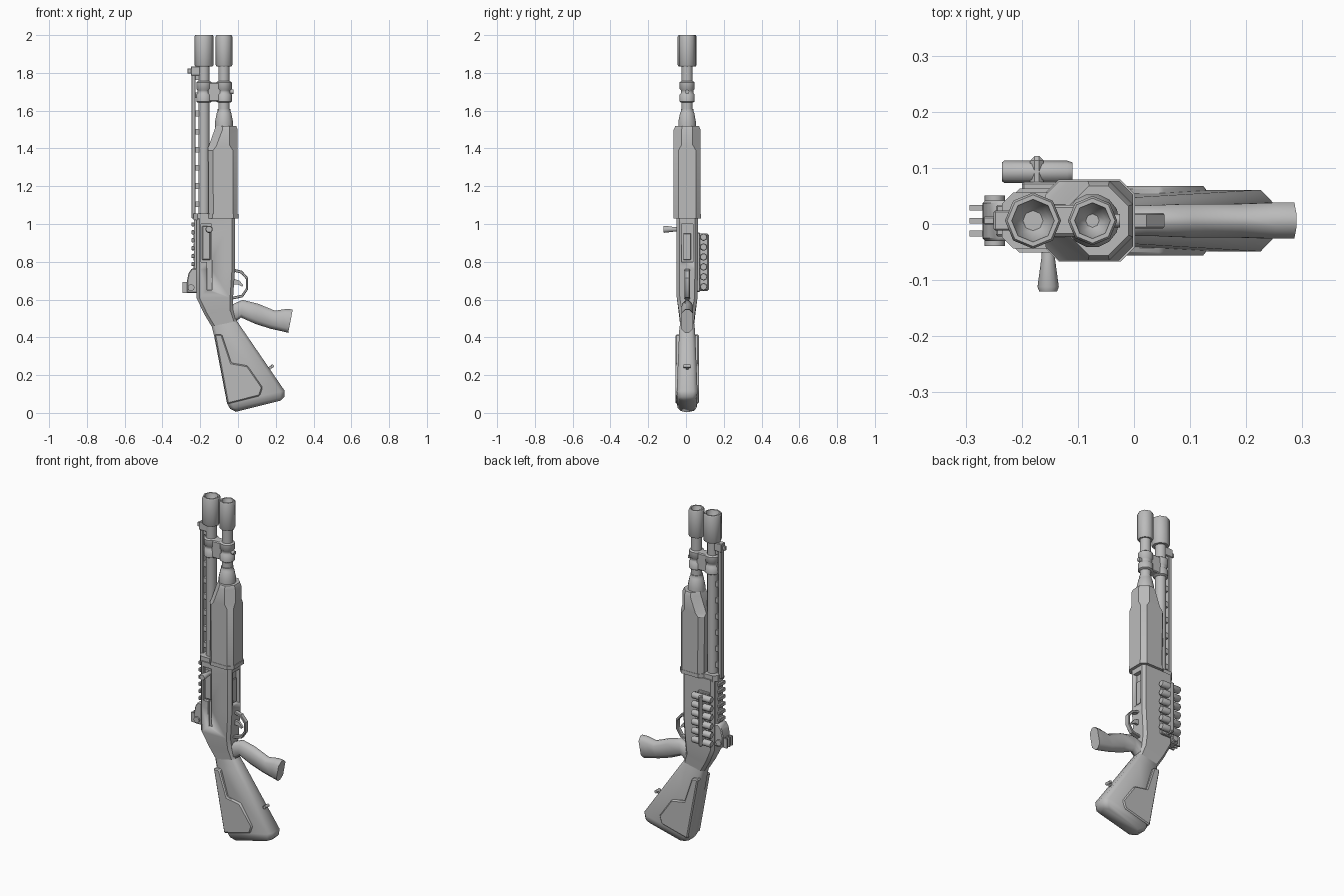
import bpy, bmesh, math
from mathutils import Vector

cube = bpy.data.objects.get("Cube")
if cube:
    bpy.data.objects.remove(cube, do_unlink=True)

grey = bpy.data.materials.new("gunmetal_grey")
grey.use_nodes = True
colour = (0.5, 0.5, 0.5, 1)
grey.diffuse_color = colour
grey.node_tree.nodes["Principled BSDF"].inputs["Base Color"].default_value = colour

C = 0.006  # middle plane in y


def loft(name, rings, angle=35, bevel=0):
    """Skin a list of rings, cap both ends, keep edges above the angle sharp."""
    bm = bmesh.new()
    rows = [[bm.verts.new(p) for p in ring] for ring in rings]
    n = len(rows[0])
    for a, b in zip(rows, rows[1:]):
        for i in range(n):
            j = (i + 1) % n
            bm.faces.new((a[i], a[j], b[j], b[i]))
    bm.faces.new(rows[0][::-1])
    bm.faces.new(rows[-1])
    bmesh.ops.recalc_face_normals(bm, faces=bm.faces)
    if bevel:
        bmesh.ops.bevel(bm, geom=bm.edges[:], offset=bevel, segments=1, affect='EDGES')
    for f in bm.faces:
        f.smooth = True
    for e in bm.edges:
        e.smooth = e.calc_face_angle(0) < math.radians(angle)
    mesh = bpy.data.meshes.new(name)
    bm.to_mesh(mesh)
    bm.free()
    mesh.materials.append(grey)
    obj = bpy.data.objects.new(name, mesh)
    bpy.context.collection.objects.link(obj)
    return obj


def section(a, b, hw, ch):
    """Chamfered rectangle from a to b in the xz plane, hw to each side in y."""
    a, b = Vector(a), Vector(b)
    length = (b - a).length
    u = (b - a) / length
    flat = [(ch, -hw), (length - ch, -hw), (length, ch - hw), (length, hw - ch),
            (length - ch, hw), (ch, hw), (0, hw - ch), (0, ch - hw)]
    return [(a.x + u.x * s, C + y, a.y + u.y * s) for s, y in flat]


def lathe(name, centre, profile, axis="z", n=14, angle=50):
    """Turn (radius, distance) pairs around an axis through centre."""
    rings = []
    for r, d in profile:
        ring = []
        for i in range(n):
            t = 2 * math.pi * i / n
            p, q = r * math.cos(t), r * math.sin(t)
            local = {"x": (d, p, q), "y": (p, d, q), "z": (p, q, d)}[axis]
            ring.append(Vector(centre) + Vector(local))
        rings.append(ring)
    return loft(name, rings, angle)


def prism(name, outline, y0, y1, bevel=0):
    return loft(name, [[(x, y, z) for x, z in outline] for y in (y0, y1)], bevel=bevel)


def box(name, x0, x1, y0, y1, z0, z1, bevel=0):
    return prism(name, [(x0, z0), (x1, z0), (x1, z1), (x0, z1)], y0, y1, bevel)


def cut(obj, cutters):
    for c in cutters:
        m = obj.modifiers.new("cut", 'BOOLEAN')
        m.object = c
        m.solver = 'EXACT'
    dg = bpy.context.evaluated_depsgraph_get()
    obj_mesh = bpy.data.meshes.new_from_object(obj.evaluated_get(dg))
    obj.modifiers.clear()
    obj.data = obj_mesh
    for c in cutters:
        bpy.data.objects.remove(c, do_unlink=True)


# Receiver with ejection port, charging slot and loading port
receiver = loft("receiver", [
    section((-.22, 1.03), (-.016, 1.03), .057, .016),
    section((-.22, .76), (-.016, .76), .057, .016),
    section((-.22, .61), (-.026, .61), .055, .016),
    section((-.18, .525), (-.026, .545), .044, .016),
    section((-.138, .455), (-.005, .485), .036, .016)])
cut(receiver, [box("port_cutter", -.195, -.14, -.1, -.032, .80, 1.0),
               box("slot_cutter", -.163, -.138, -.1, -.036, .65, .81),
               box("loading_cutter", -.04, .05, C - .03, C + .03, .80, 1.0)])
box("bolt", -.19, -.146, -.045, -.02, .81, .99, .004)
box("shell_lifter", -.036, -.026, C - .02, C + .02, .81, .95, .002)
lathe("bolt_handle", (-.153, 0, .972),
      [(.011, -.03), (.012, -.06), (.019, -.112), (.016, -.12)], "y")

# Stock, swelling from the wrist to a rounded butt
loft("stock", [
    section((-.14, .46), (-.006, .487), .036, .016),
    section((-.127, .41), (.026, .44), .042, .018),
    section((-.058, .05), (.247, .117), .055, .022),
    section((-.042, .022), (.245, .085), .05, .022),
    section((-.012, .006), (.228, .066), .036, .02)], 48)
prism("stock_cheek_panels", [(-.124, .415), (-.085, .415), (-.035, .265), (.05, .25),
                             (.13, .135), (.115, .09), (-.055, .047)], C - .062, C + .062, .006)
prism("sling_stud", [(.15, .235), (.16, .222), (.19, .244), (.18, .256)], C - .007, C + .007)
lathe("sling_stud_pin", (.182, C, .247), [(.009, -.018), (.009, .018)], "y", 8)

# Pistol grip
loft("pistol_grip", [
    section((-.04, .57), (-.03, .47), .028, .015),
    section((.024, .598), (.016, .505), .027, .02),
    section((.106, .578), (.09, .472), .03, .022),
    section((.196, .541), (.17, .446), .03, .022),
    section((.254, .55), (.233, .432), .032, .022),
    section((.29, .548), (.266, .424), .032, .022)], 60)

# Trigger and its guard
middle = Vector((-.005, .68))
guard = [(-.03, .765), (.022, .752), (.054, .715), (.054, .655), (.025, .612), (-.03, .60)]
loft("trigger_guard", [section(p, middle + (Vector(p) - middle) * .8, .014, .003)
                       for p in guard])
prism("trigger", [(-.025, .71), (.008, .70), (.028, .675), (.022, .668), (.0, .68), (-.025, .68)],
      C - .007, C + .007)

# Forend with a stepped, tapered nose
loft("forend", [
    section((-.155, 1.04), (-.002, 1.04), .071, .025),
    section((-.158, 1.39), (-.002, 1.39), .071, .025),
    section((-.158, 1.405), (-.002, 1.42), .071, .042),
    section((-.124, 1.50), (-.002, 1.50), .071, .042),
    section((-.116, 1.52), (-.01, 1.52), .062, .036)])
loft("forend_rear_band", [section((-.16, z), (.002, z), .073, .026) for z in (1.03, 1.052)])
loft("barrel_base_collar", [section((-.235, z), (-.13, z), .05, .02) for z in (1.02, 1.055)])

# Barrel and magazine tube with hollow eight-sided muzzles
tubes = {"barrel": (-.18, .05, .99), "magazine_tube": (-.074, .044, 1.4)}
for name, (x, r, base) in tubes.items():
    lathe(name, (x, C, 0), [(.03, base), (.03, 1.85)])
    lathe(name + "_muzzle", (x, C, 0),
          [(r - .004, 1.835), (r, 1.842), (r, 1.992), (r - .004, 2), (r - .012, 2),
           (r - .02, 1.96), (r - .032, 1.945)], n=8)
    lathe(name + "_clamp_ring", (x, C, 0),
          [(.032, 1.642), (.041, 1.648), (.041, 1.685), (.034, 1.692), (.034, 1.708),
           (.041, 1.715), (.041, 1.75), (.032, 1.756)])
lathe("magazine_cap", (-.074, C, 0),
      [(.048, 1.51), (.048, 1.54), (.038, 1.59), (.034, 1.595), (.034, 1.61)])
box("clamp_bridge", -.16, -.09, C - .028, C + .028, 1.648, 1.75, .005)
lathe("clamp_screw", (0, C, 1.70), [(.012, -.06), (.012, -.025)], "x", 8)

# Ventilated sighting rib with posts and front sight
box("sighting_rib", -.246, -.224, C - .014, C + .014, 1.03, 1.83, .003)
for i in range(8):
    z = 1.09 + i * .096
    box(f"rib_post_{i + 1}", -.226, -.2, C - .011, C + .011, z, z + .03)
box("front_sight", -.268, -.2, C - .007, C + .007, 1.797, 1.822, .002)
box("front_sight_base", -.25, -.2, C - .018, C + .018, 1.785, 1.835, .003)

# Toothed accessory rail on the receiver
box("rail_base", -.232, -.215, C - .025, C + .025, .66, 1.03)
for i in range(7):
    z = .735 + i * .042
    box(f"rail_tooth_{i + 1}", -.246, -.23, C - .028, C + .028, z, z + .022, .003)

# Rear sight
prism("rear_sight_base", [(-.27, .635), (-.21, .635), (-.21, .765), (-.245, .765),
                          (-.262, .74), (-.27, .70)], C - .036, C + .036, .005)
for i, y in enumerate((-.023, 0, .023)):
    box(f"rear_sight_wing_{i + 1}", -.293, -.26, C + y - .005, C + y + .005, .635, .692)
lathe("rear_sight_screw", (-.248, C, .663), [(.018, -.045), (.018, .045)], "y", 10)

# Side carrier with six spare shells
box("shell_carrier_plate", -.2, -.13, .055, .075, .64, .955, .004)
box("shell_carrier_band", -.185, -.161, .065, .121, .645, .95, .008)
for i in range(6):
    lathe(f"spare_shell_{i + 1}", (0, .093, .668 + i * .0525),
          [(.017, -.235), (.02, -.231), (.02, -.119), (.017, -.11)], "x", 8)
